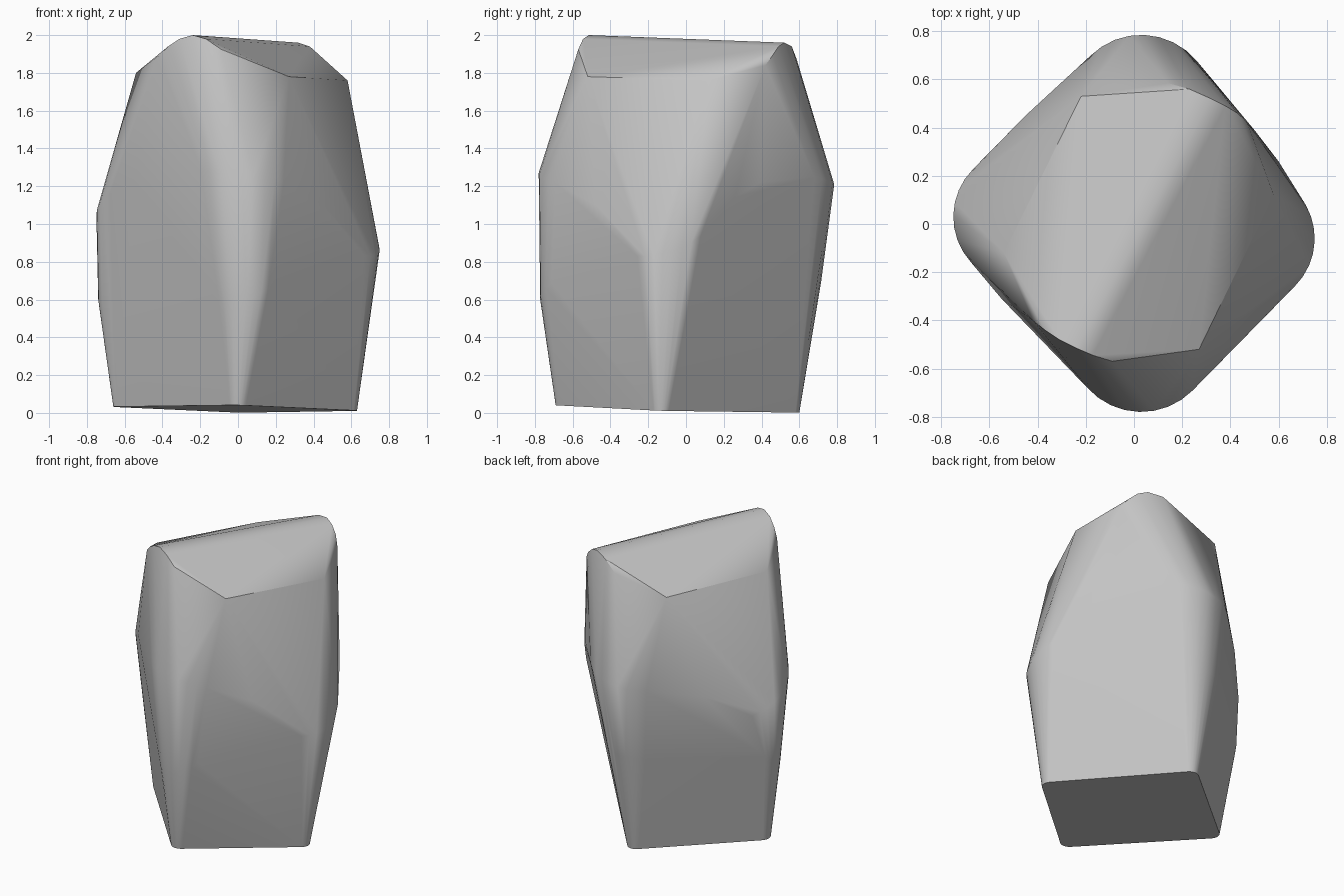
import bpy, bmesh, math

old = bpy.data.objects.get("Cube")
if old:
    bpy.data.objects.remove(old, do_unlink=True)

STEPS = 8
# Directions faced by the four sides; each corner sweeps between two of them
SWEEP = {"front": (222, 315), "right": (-45, 40), "back": (40, 135), "left": (135, 222)}


def corner(side, cx, cy, r, height):
    """Rounded corner arc; height is a function of (t, x, y)."""
    a0, a1 = SWEEP[side]
    pts = []
    for i in range(STEPS + 1):
        t = i / STEPS
        a = math.radians(a0 + (a1 - a0) * t)
        x, y = cx + r * math.cos(a), cy + r * math.sin(a)
        pts.append((x, y, height(t, x, y)))
    return pts


def ramp(z0, z1, z2):
    """Smooth height through start, middle and end of an arc."""
    return lambda t, x, y: (z0 * (1 - t) * (1 - 2 * t) + 4 * z1 * t * (1 - t)
                            + z2 * t * (2 * t - 1))


def base(t, x, y):
    return max(0, 0.02 - 0.02 * x - 0.03 * y)


points = []

# Slightly tilted base with tight corners
for side, cx, cy in (("front", 0, -0.63), ("right", 0.57, -0.13),
                     ("back", 0, 0.54), ("left", -0.6, 0.03)):
    points += corner(side, cx, cy, 0.06, base)

# Lower crease
points += corner("front", 0.05, -0.572, 0.20, ramp(0.58, 0.6, 0.69))
points += corner("right", 0.52, -0.09, 0.20, ramp(0.69, 0.69, 0.69))
points += corner("back", 0, 0.515, 0.20, ramp(0.69, 0.69, 0.69))
points += corner("left", -0.59, 0.067, 0.15, ramp(0.69, 0.6, 0.58))

# Wavy shoulder, where the body is widest
points += corner("front", 0.03, -0.48, 0.30, ramp(1.28, 1.27, 1.22))
points += corner("right", 0.47, -0.06, 0.28, ramp(0.83, 0.86, 0.97))
points += corner("back", 0.03, 0.485, 0.30, ramp(1.25, 1.21, 1.18))
points += corner("left", -0.47, 0.03, 0.28, ramp(0.96, 1.05, 1.16))
points += [(0.60, 0.26, 1.14), (0.50, 0.39, 1.22), (-0.55, -0.31, 1.23),
           (-0.42, -0.44, 1.28), (0.45, -0.48, 1.1), (-0.45, 0.45, 1.12)]

# Roof: rounded ridge ends, then the lower roof corners
points += [(-0.42, -0.40, 1.89), (-0.37, -0.44, 1.94), (-0.31, -0.48, 1.98),
           (-0.24, -0.515, 2.0), (-0.17, -0.545, 1.98), (-0.09, -0.57, 1.925)]
points += [(0.47, 0.42, 1.84), (0.43, 0.46, 1.895), (0.38, 0.49, 1.94),
           (0.32, 0.52, 1.96), (0.23, 0.56, 1.94), (0.14, 0.585, 1.875)]
points += [(-0.54, -0.12, 1.80), (-0.22, 0.53, 1.78),
           (0.27, -0.52, 1.78), (0.58, 0.12, 1.76)]

# Wrap the profile in one faceted skin
bm = bmesh.new()
for p in points:
    bm.verts.new(p)
bmesh.ops.convex_hull(bm, input=bm.verts[:])
bmesh.ops.delete(bm, geom=[v for v in bm.verts if not v.link_faces], context="VERTS")
bmesh.ops.dissolve_limit(bm, angle_limit=math.radians(1), verts=bm.verts[:], edges=bm.edges[:])
bmesh.ops.recalc_face_normals(bm, faces=bm.faces[:])
mesh = bpy.data.meshes.new("stone_body")
bm.to_mesh(mesh)
bm.free()
body = bpy.data.objects.new("stone_body", mesh)
bpy.context.collection.objects.link(body)

# Plain grey
grey = bpy.data.materials.new("stone_grey")
grey.use_nodes = True
colour = (0.55, 0.55, 0.55, 1)
grey.diffuse_color = colour
grey.node_tree.nodes["Principled BSDF"].inputs["Base Color"].default_value = colour
mesh.materials.append(grey)

# Smooth corners, crisp roof and base edges
bpy.ops.object.select_all(action="DESELECT")
body.select_set(True)
bpy.context.view_layer.objects.active = body
bpy.ops.object.shade_smooth_by_angle(angle=math.radians(30))
weighted = body.modifiers.new("flat_sides", "WEIGHTED_NORMAL")
weighted.keep_sharp = True
